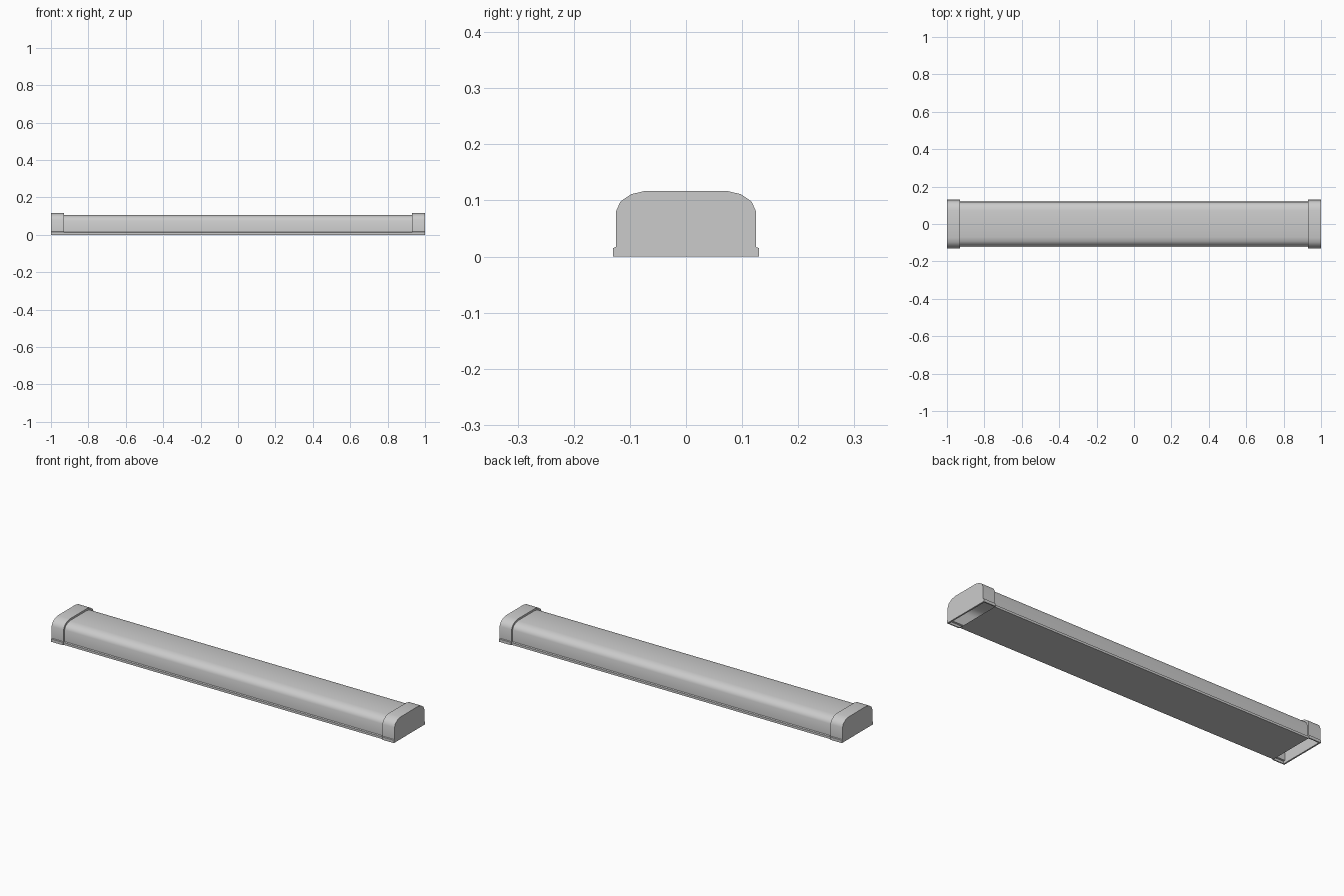
import bpy
import bmesh

if "Cube" in bpy.data.objects:
    bpy.data.objects.remove(bpy.data.objects["Cube"])

# Half cross-sections (y, z) from the bottom flange up to the flat top
CAP_HALF = [(0.13, 0), (0.13, 0.015), (0.125, 0.017), (0.125, 0.08),
            (0.117, 0.098), (0.098, 0.111), (0.073, 0.117)]
BODY_HALF = [(0.124, 0), (0.124, 0.012), (0.116, 0.014), (0.116, 0.075),
             (0.109, 0.091), (0.092, 0.102), (0.07, 0.107)]


def full_profile(half):
    return half + [(-y, z) for y, z in reversed(half)]


def add_row(bm, profile, x):
    return [bm.verts.new((x, y, z)) for y, z in profile]


def bridge(bm, a, b):
    for i in range(len(a) - 1):
        bm.faces.new((a[i], a[i + 1], b[i + 1], b[i]))


def finish(bm, name):
    bmesh.ops.recalc_face_normals(bm, faces=bm.faces)
    mesh = bpy.data.meshes.new(name)
    bm.to_mesh(mesh)
    bm.free()
    obj = bpy.data.objects.new(name, mesh)
    bpy.context.collection.objects.link(obj)
    bpy.ops.object.select_all(action='DESELECT')
    obj.select_set(True)
    bpy.context.view_layer.objects.active = obj
    bpy.ops.object.shade_smooth_by_angle(angle=0.7)
    return obj


CAP = full_profile(CAP_HALF)
BODY = full_profile(BODY_HALF)

# Long cover with a flat base plate, open where it enters the caps
bm = bmesh.new()
left, right = add_row(bm, BODY, -0.93), add_row(bm, BODY, 0.93)
bridge(bm, left, right)
bm.faces.new((left[0], left[-1], right[-1], right[0]))
finish(bm, "cover")

# Hollow end caps, open underneath
for side, name in ((-1, "left_end_cap"), (1, "right_end_cap")):
    bm = bmesh.new()
    outer_end = add_row(bm, CAP, side * 1.0)
    outer_rim = add_row(bm, CAP, side * 0.93)
    inner_rim = add_row(bm, BODY, side * 0.93)
    inner_end = add_row(bm, BODY, side * 0.992)
    bridge(bm, outer_end, outer_rim)
    bridge(bm, outer_rim, inner_rim)
    bridge(bm, inner_rim, inner_end)
    bm.faces.new(outer_end)
    bm.faces.new(inner_end)
    # Bottom edges of the side walls and the end wall
    for i in (0, -1):
        bm.faces.new((outer_end[i], outer_rim[i], inner_rim[i], inner_end[i]))
    bm.faces.new((outer_end[0], outer_end[-1], inner_end[-1], inner_end[0]))
    finish(bm, name)
